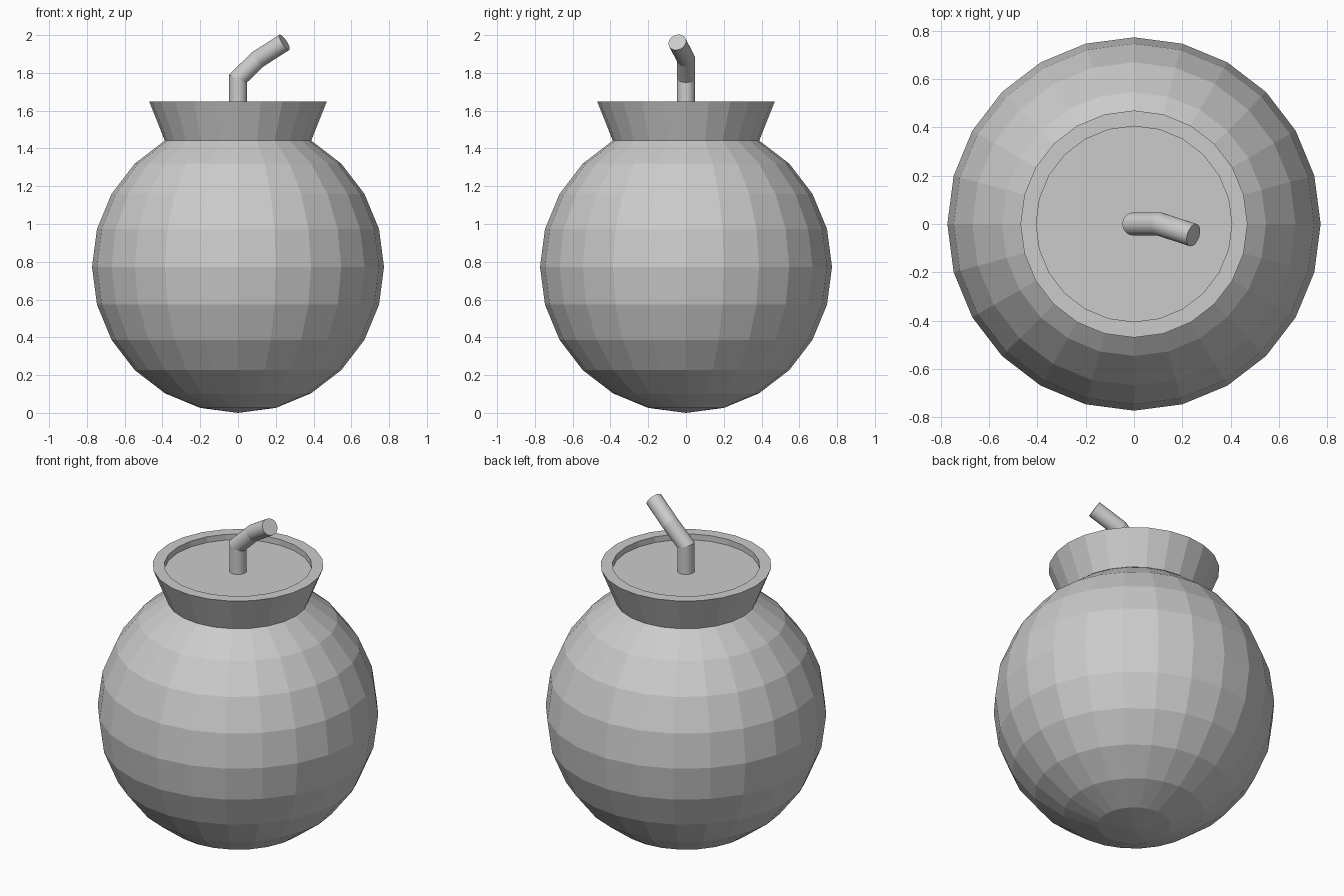
import bpy, bmesh
from math import cos, sin, pi, radians
from mathutils import Vector

if "Cube" in bpy.data.objects:
    bpy.data.objects.remove(bpy.data.objects["Cube"])

SIDES = 24
R = 0.773


def make_object(name, bm):
    bmesh.ops.recalc_face_normals(bm, faces=bm.faces[:])
    mesh = bpy.data.meshes.new(name)
    bm.to_mesh(mesh)
    bm.free()
    obj = bpy.data.objects.new(name, mesh)
    bpy.context.collection.objects.link(obj)
    return obj


def skin(bm, rings):
    """Join successive rings of vertices with quads."""
    for a, b in zip(rings, rings[1:]):
        n = len(a)
        for i in range(n):
            j = (i + 1) % n
            bm.faces.new((a[i], a[j], b[j], b[i]))


def lathe(bm, profile, sides):
    rings = [[bm.verts.new((r * cos(2 * pi * i / sides), r * sin(2 * pi * i / sides), z))
              for i in range(sides)] for r, z in profile]
    skin(bm, rings)
    return rings


# Round body, open under the collar
bm = bmesh.new()
profile = [(R * cos(radians(a)), R + R * sin(radians(a))) for a in range(-75, 61, 15)]
rings = lathe(bm, profile, SIDES)
pole = bm.verts.new((0, 0, 0))
for i in range(SIDES):
    bm.faces.new((pole, rings[0][(i + 1) % SIDES], rings[0][i]))
make_object("body", bm)

# Flared collar with a shallow recessed lid
bm = bmesh.new()
base_z = R + R * sin(radians(60))
rings = lathe(bm, [(0.388, base_z), (0.47, 1.648), (0.405, 1.648), (0.405, 1.613)], SIDES)
bm.faces.new(rings[-1])
make_object("collar", bm)

# Bent fuse: a round tube with mitred joints
path = [Vector(p) for p in ((0, 0, 1.60), (0, 0, 1.77), (0.105, 0, 1.872), (0.246, -0.046, 1.962))]
dirs = [(b - a).normalized() for a, b in zip(path, path[1:])]
bm = bmesh.new()
FUSE_SIDES, FUSE_R = 32, 0.048
ring = [Vector((FUSE_R * cos(2 * pi * i / FUSE_SIDES), FUSE_R * sin(2 * pi * i / FUSE_SIDES), path[0].z))
        for i in range(FUSE_SIDES)]
rings = [[bm.verts.new(p) for p in ring]]
for k, d in enumerate(dirs):
    normal = (d + dirs[k + 1]).normalized() if k + 1 < len(dirs) else d
    ring = [p + d * ((path[k + 1] - p).dot(normal) / d.dot(normal)) for p in ring]
    rings.append([bm.verts.new(p) for p in ring])
skin(bm, rings)
bm.faces.new(rings[0])
bm.faces.new(rings[-1])
make_object("fuse", bm)
